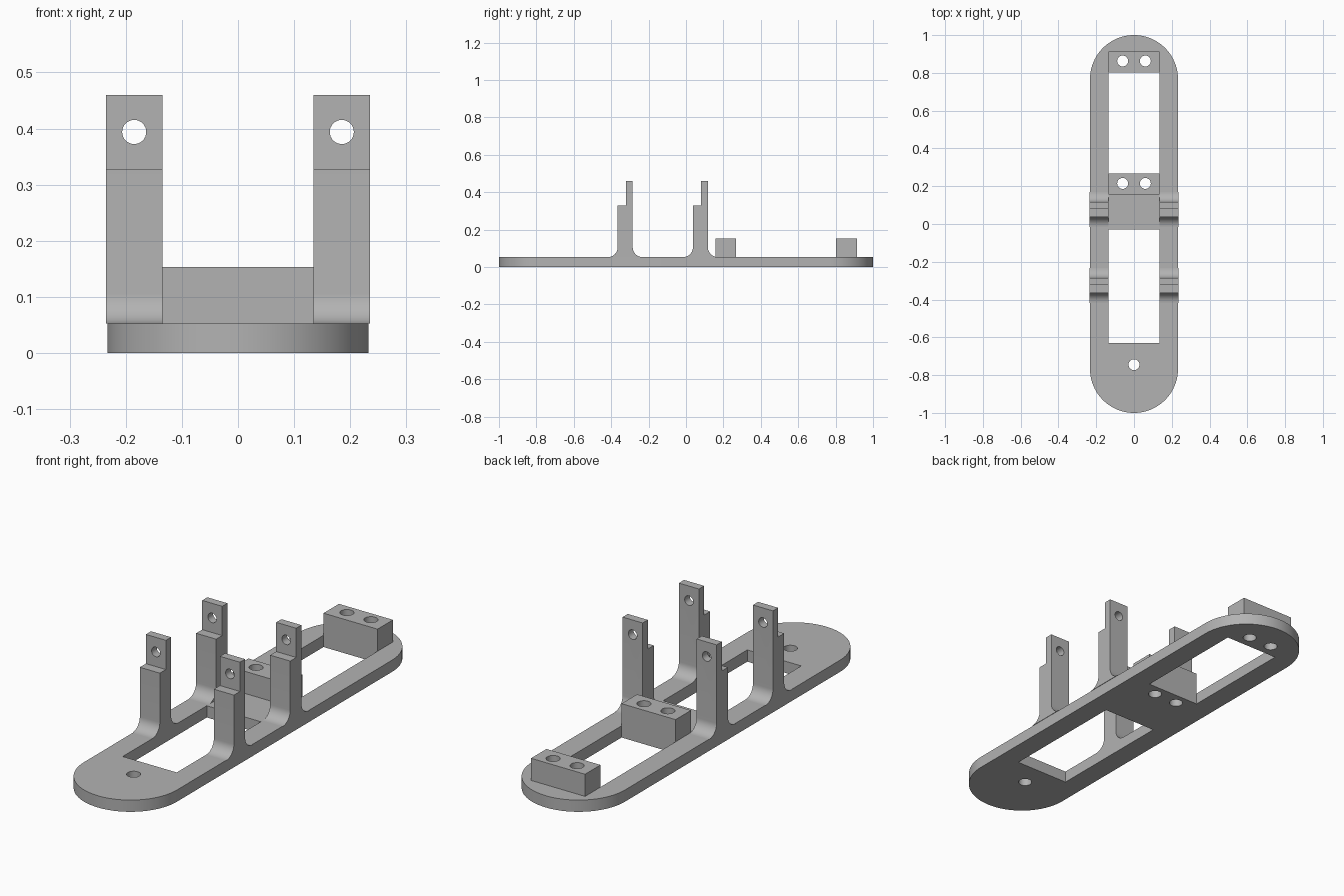
import bpy, bmesh, math
from mathutils import Vector

if "Cube" in bpy.data.objects:
    bpy.data.objects.remove(bpy.data.objects["Cube"])

grey = bpy.data.materials.new("matte_grey")
grey.diffuse_color = (0.45, 0.45, 0.45, 1)
grey.use_nodes = True
grey.node_tree.nodes["Principled BSDF"].inputs["Base Color"].default_value = grey.diffuse_color

T = 0.053            # plate thickness
W = 0.233            # plate half width
IN = 0.135           # inner half width of windows and blocks
HOLES = [(0, -0.745)] + [(x, y) for y in (0.215, 0.863) for x in (-0.06, 0.06)]


def prism(name, pts, offset):
    """Closed polygon of 3D points extruded by an offset."""
    bm = bmesh.new()
    face = bm.faces.new([bm.verts.new(p) for p in pts])
    ext = bmesh.ops.extrude_face_region(bm, geom=[face])
    bmesh.ops.translate(bm, vec=Vector(offset),
                        verts=[g for g in ext["geom"] if isinstance(g, bmesh.types.BMVert)])
    bmesh.ops.recalc_face_normals(bm, faces=bm.faces)
    me = bpy.data.meshes.new(name)
    bm.to_mesh(me)
    bm.free()
    me.materials.append(grey)
    ob = bpy.data.objects.new(name, me)
    bpy.context.collection.objects.link(ob)
    return ob


def box(name, x0, x1, y0, y1, z0, z1):
    return prism(name, [(x0, y0, z0), (x1, y0, z0), (x1, y1, z0), (x0, y1, z0)], (0, 0, z1 - z0))


def arc(cx, cy, r, a0, a1, n):
    return [(cx + r * math.cos(math.radians(a0 + (a1 - a0) * i / n)),
             cy + r * math.sin(math.radians(a0 + (a1 - a0) * i / n))) for i in range(n + 1)]


def cut(ob, cutters):
    """Subtract cutters, bake the result and shade it."""
    for c in cutters:
        c.hide_render = True
        m = ob.modifiers.new("cut", "BOOLEAN")
        m.operation, m.solver, m.object = "DIFFERENCE", "EXACT", c
    bpy.context.view_layer.update()
    dg = bpy.context.evaluated_depsgraph_get()
    me = bpy.data.meshes.new_from_object(ob.evaluated_get(dg))
    ob.modifiers.clear()
    ob.data = me
    for c in cutters:
        bpy.data.objects.remove(c)
    bpy.ops.object.select_all(action="DESELECT")
    ob.select_set(True)
    bpy.context.view_layer.objects.active = ob
    bpy.ops.object.shade_smooth_by_angle(angle=math.radians(30))


def bolt_hole(x, y):
    return prism("hole_cutter", [(px, py, -0.1) for px, py in arc(x, y, 0.029, 0, 360, 32)[:-1]],
                 (0, 0, 0.5))


# Base plate: rounded ends, two windows, bolt holes
outline = arc(0, 1 - W, W, 0, 180, 40) + arc(0, W - 1, W, 180, 360, 40)
plate = prism("base_plate", [(x, y, 0) for x, y in outline], (0, 0, T))
cut(plate, [box("window_cutter", -IN, IN, y0, y1, -0.1, 0.2)
            for y0, y1 in ((0.267, 0.803), (-0.63, -0.03))] + [bolt_hole(*h) for h in HOLES])

# Mounting blocks with two bolt holes each
for name, y0, y1 in (("middle_block", 0.157, 0.267), ("rear_block", 0.803, 0.913)):
    block = box(name, -IN, IN, y0, y1, T, 0.153)
    cut(block, [bolt_hole(x, y) for x, y in HOLES if y0 < y < y1])

# Stepped posts with filleted feet and a cross hole near the top
R = 0.053
for row, y in (("front", -0.365), ("rear", 0.037)):
    prof = (arc(y - R, T + R, R, -90, 0, 12)
            + [(y, 0.328), (y + 0.043, 0.328), (y + 0.043, 0.46), (y + 0.08, 0.46)]
            + arc(y + 0.08 + R, T + R, R, 180, 270, 12))
    for side, x0 in (("left", -0.235), ("right", IN)):
        post = prism(f"{row}_{side}_post", [(x0, py, pz) for py, pz in prof], (0.1, 0, 0))
        circle = arc(x0 + 0.05, 0.394, 0.0215, 0, 360, 32)[:-1]
        cut(post, [prism("pin_cutter", [(px, y - 0.1, pz) for px, pz in circle], (0, 0.3, 0))])
